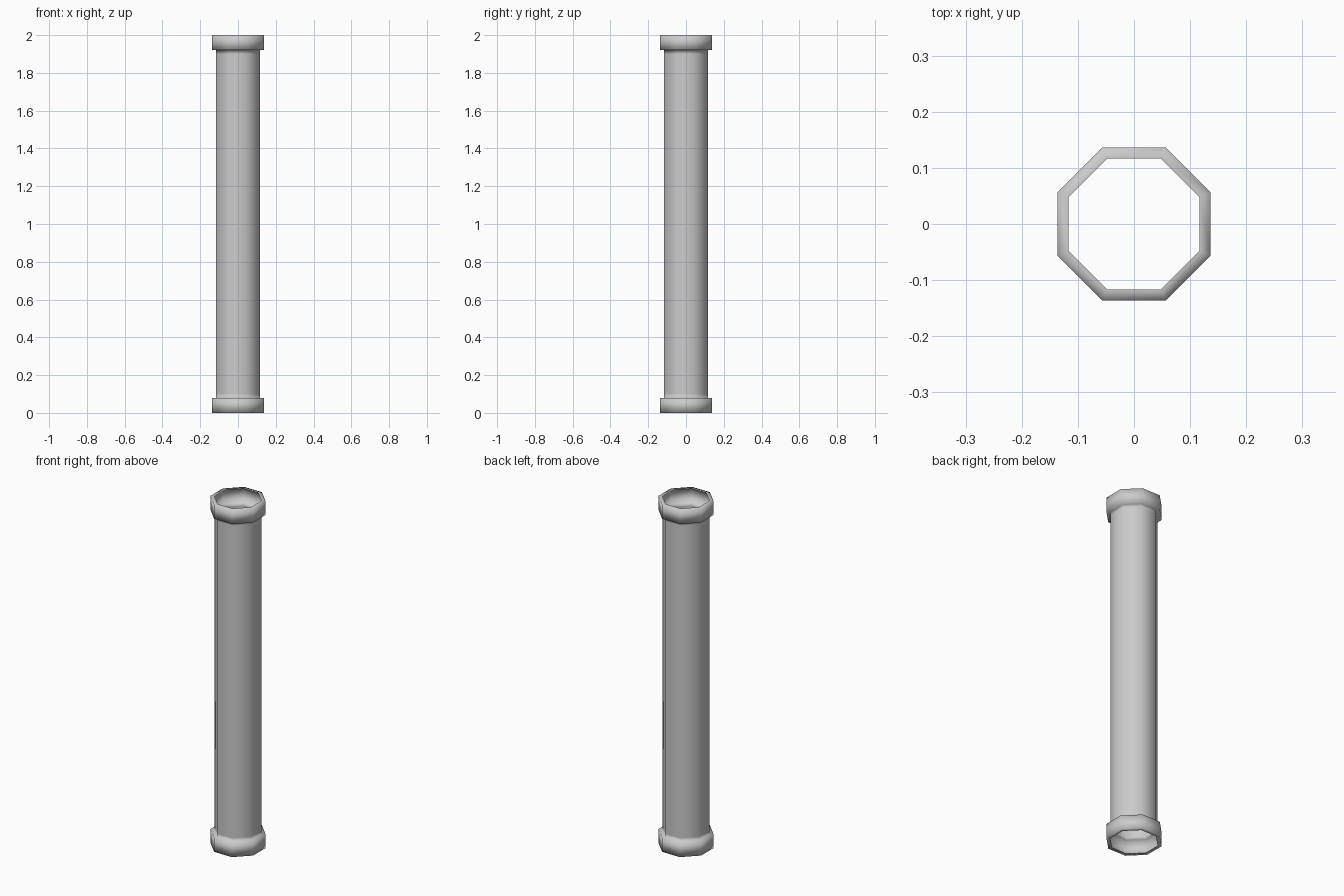
import bpy, bmesh, math

if "Cube" in bpy.data.objects:
    bpy.data.objects.remove(bpy.data.objects["Cube"])

SIDES = 8
PIPE = 0.1165    # centre-to-flat distance of the pipe
COLLAR = 0.1365  # centre-to-flat distance of the end collars

# Open profile (flat distance, height): lip, collar, shoulder, pipe, then mirrored upwards
half = [(PIPE, 0.0), (COLLAR, 0.0), (COLLAR, 0.08), (PIPE, 0.08), (PIPE, 0.10)]
profile = half + [(r, 2.0 - z) for r, z in reversed(half)]

# Sweep the profile round the octagon as a single open-ended skin
bm = bmesh.new()
rings = []
for flat, z in profile:
    r = flat / math.cos(math.pi / SIDES)
    angles = [2 * math.pi * (i + 0.5) / SIDES for i in range(SIDES)]
    rings.append([bm.verts.new((r * math.cos(a), r * math.sin(a), z)) for a in angles])
for low, high in zip(rings, rings[1:]):
    for i in range(SIDES):
        j = (i + 1) % SIDES
        face = bm.faces.new((low[i], low[j], high[j], high[i]))
        face.smooth = True

mesh = bpy.data.meshes.new("collared_pipe")
bm.to_mesh(mesh)
bm.free()
pipe = bpy.data.objects.new("collared_pipe", mesh)
bpy.context.collection.objects.link(pipe)
